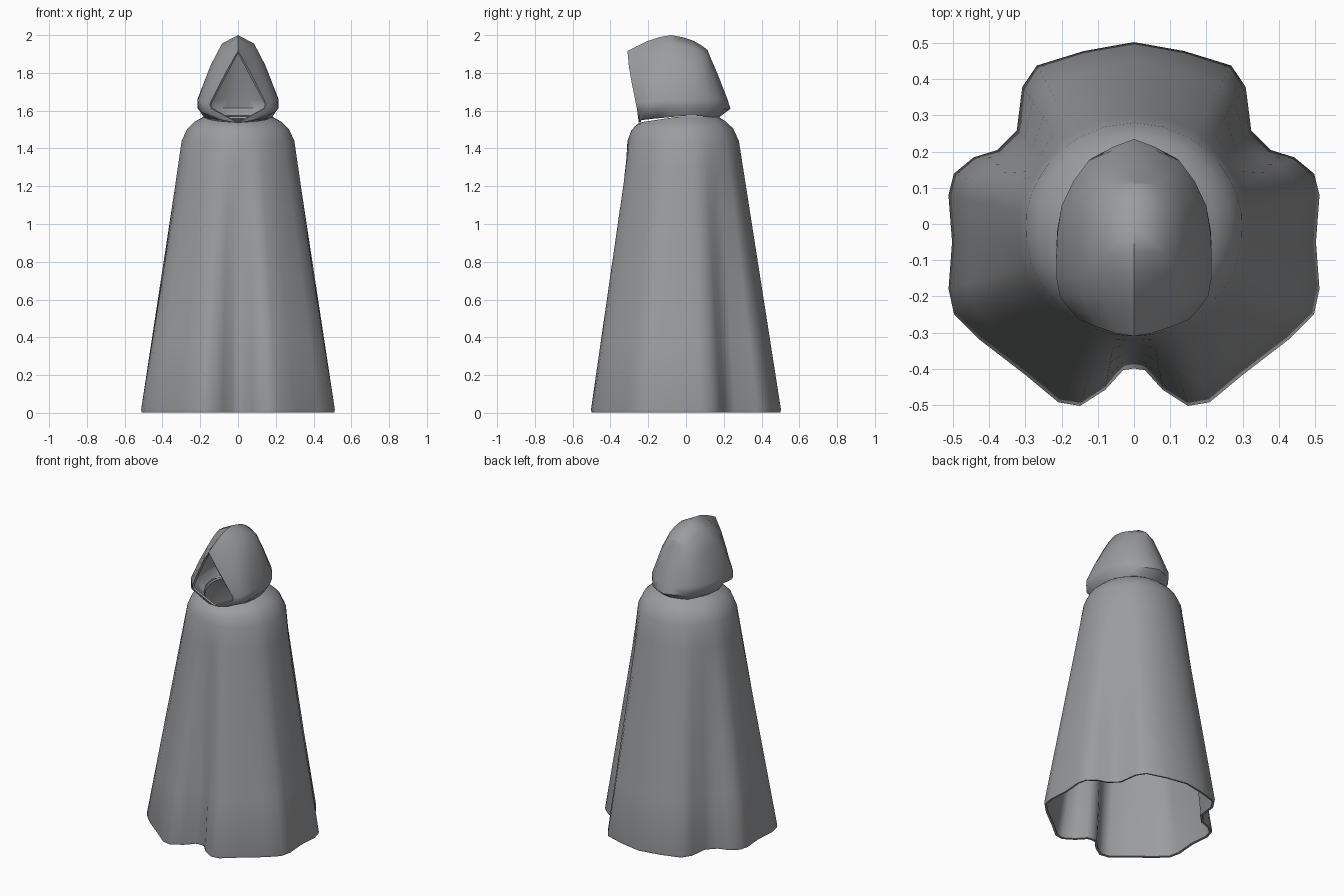
import bpy, bmesh
from math import atan2, cos, sin, radians
from mathutils import Vector

if "Cube" in bpy.data.objects:
    bpy.data.objects.remove(bpy.data.objects["Cube"])

# Single grey cloth colour
cloth = bpy.data.materials.new("grey cloth")
cloth.use_nodes = True
colour = (0.33, 0.335, 0.345, 1)
cloth.diffuse_color = colour
cloth.node_tree.nodes["Principled BSDF"].inputs["Base Color"].default_value = colour


def mirrored_shell(name, rows, thickness):
    """Skin rows of points for the +x half, mirror them and thicken inward."""
    bm = bmesh.new()
    grid = [[bm.verts.new(p) for p in row] for row in rows]
    for low, high in zip(grid, grid[1:]):
        for i in range(len(low) - 1):
            bm.faces.new((low[i], low[i + 1], high[i + 1], high[i]))
    half = bm.verts[:] + bm.edges[:] + bm.faces[:]
    copy = bmesh.ops.duplicate(bm, geom=half)["geom"]
    verts = [g for g in copy if isinstance(g, bmesh.types.BMVert)]
    faces = [g for g in copy if isinstance(g, bmesh.types.BMFace)]
    for v in verts:
        v.co.x *= -1
    bmesh.ops.reverse_faces(bm, faces=faces)
    bmesh.ops.remove_doubles(bm, verts=bm.verts[:], dist=0.0005)
    mesh = bpy.data.meshes.new(name)
    bm.to_mesh(mesh)
    bm.free()
    mesh.materials.append(cloth)
    obj = bpy.data.objects.new(name, mesh)
    bpy.context.collection.objects.link(obj)
    shell = obj.modifiers.new("cloth thickness", "SOLIDIFY")
    shell.thickness = thickness
    shell.offset = -1
    bpy.ops.object.select_all(action="DESELECT")
    obj.select_set(True)
    bpy.context.view_layer.objects.active = obj
    bpy.ops.object.modifier_apply(modifier=shell.name)
    bpy.ops.object.shade_smooth_by_angle(angle=radians(50))
    return obj


# Cloak: folded hem outline from front centre to back centre, in hundredths
hem = [(0, -40), (3, -40.5), (8, -46), (15, -50.5), (21, -49.5), (30, -42),
       (43, -32), (50, -25), (51.5, -18), (50.5, -5), (51.5, 8), (50, 14),
       (44.5, 18.5), (38, 20.5), (32.5, 26), (31, 38), (27, 44), (14, 48),
       (0, 50.5)]
hem = [Vector((x, y, 0.3)) / 100 for x, y in hem]
angles = [atan2(p.y, p.x) for p in hem]


def ring(rx, ry, centre, z, dip=0.0):
    return [Vector((rx * cos(a), centre + ry * sin(a), z + dip * min(0, sin(a))))
            for a in angles]


shoulder = ring(0.30, 0.295, -0.015, 1.44)
rows = [[a.lerp(b, t) for a, b in zip(hem, shoulder)]
        for t in (0, 0.01, 0.25, 0.5, 0.75, 0.9, 1)]
for p in rows[0]:
    p.xy *= 0.99
rows += [ring(0.27, 0.27, -0.02, 1.505, 0.01),
         ring(0.23, 0.235, -0.025, 1.543, 0.015),
         ring(0.18, 0.2, -0.03, 1.57, 0.03)]
mirrored_shell("cloak", rows, 0.014)

# Hood: seams from the face opening round to the back, crown to neck
opening = [(0, -31, 191.5), (5, -30.2, 183), (10, -28.5, 173.5),
           (15, -26.5, 163.5), (14, -26, 161), (0, -25, 153.5)]
brow = [(0, -20, 197), (8, -20, 190), (14.5, -20, 178),
        (20.5, -20, 165), (19, -22, 159), (9, -23.5, 155)]
crown = [(0, -8, 200), (8.5, -8, 195.5), (14.5, -8, 184),
         (21.5, -10, 166), (21.5, -9, 161.5), (18, -9, 156.5)]
side = [(0, 4, 197), (8.5, 4, 193), (14, 5, 182),
        (20, 5, 166), (20, 5, 162), (17.5, 3, 157.5)]
rear = [(0, 11, 192.5), (6, 11, 189), (9.5, 13, 180),
        (12.5, 17.5, 166), (12, 18, 161), (11, 14, 156.5)]
back = [(0, 11, 192.5), (0, 13, 188), (0, 16.5, 180),
        (0, 22, 166), (0, 23.5, 161), (0, 17.5, 156.5)]
seams = [[Vector(p) / 100 for p in seam]
         for seam in (opening, brow, crown, side, rear, back)]


def softened(line):
    """Add a gently rounded point between each pair of neighbours."""
    out = [line[0]]
    for i in range(len(line) - 1):
        a, b = line[i], line[i + 1]
        before, after = line[max(i - 1, 0)], line[min(i + 2, len(line) - 1)]
        out += [(a + b) * 0.5 + (a + b - before - after) * 0.05, b]
    return out


columns = [softened(list(line)) for line in zip(*seams)]
mirrored_shell("hood", columns[::-1], 0.012)
